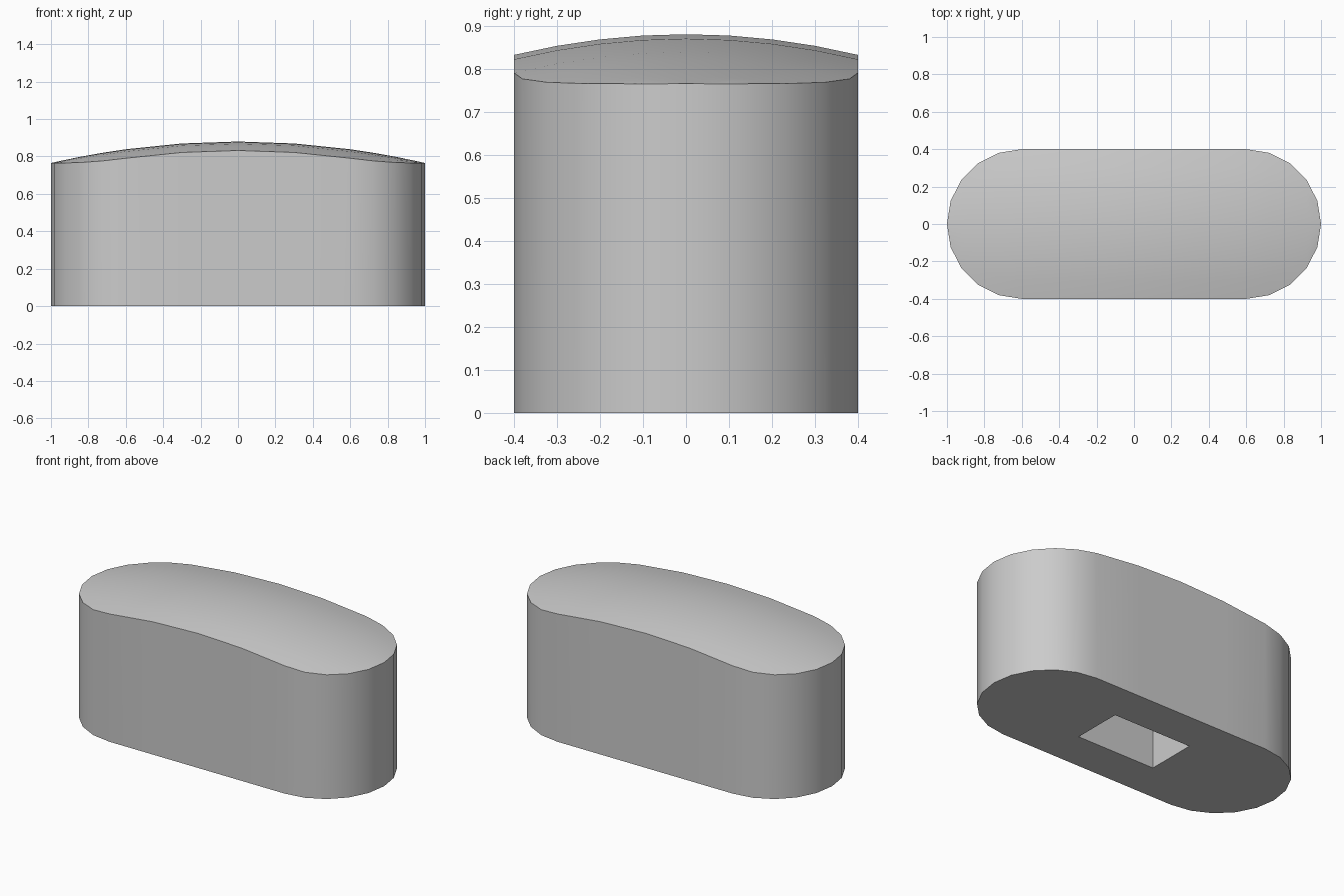
import bpy, bmesh, math

cube = bpy.data.objects.get("Cube")
if cube:
    bpy.data.objects.remove(cube, do_unlink=True)

RADIUS, STRAIGHT = 0.4, 0.6          # rounded ends and half the straight run
ARC_STEPS, ROWS = 5, 8
HOLE_X, HOLE_Y, HOLE_DEPTH = 0.265, 0.155, 0.5


def crown(x, y):
    """Height of the domed top."""
    return 0.88 - 0.115 * x * x - 0.3 * y * y


def bottom_edges(bm):
    return [e for e in bm.edges if e.is_boundary]


# Plain grey finish
grey = bpy.data.materials.new("plain grey")
grey.use_nodes = True
colour = (0.6, 0.6, 0.6, 1)
grey.diffuse_color = colour
grey.node_tree.nodes["Principled BSDF"].inputs["Base Color"].default_value = colour

bm = bmesh.new()

# Cross-section stations along the length: x and half width
arc = [math.radians(90 * i / ARC_STEPS) for i in range(ARC_STEPS + 1)]
right = [(STRAIGHT + RADIUS * math.cos(a), RADIUS * math.sin(a)) for a in arc]
stations = ([(-x, w) for x, w in right]
            + [(x, RADIUS) for x in (-0.3, 0, 0.3)]
            + right[::-1])

# Domed top, in strips that narrow to a point at each end
grid = []
for x, w in stations:
    if w < 0.001:
        tip = bm.verts.new((x, 0, crown(x, 0)))
        grid.append([tip] * (ROWS + 1))
    else:
        ys = [w * (2 * j / ROWS - 1) for j in range(ROWS + 1)]
        grid.append([bm.verts.new((x, y, crown(x, y))) for y in ys])
for a, b in zip(grid, grid[1:]):
    for j in range(ROWS):
        corners = dict.fromkeys((a[j], b[j], b[j + 1], a[j + 1]))
        bm.faces.new(list(corners))

# Side wall dropped from the rim to the ground
wall = bmesh.ops.extrude_edge_only(bm, edges=bottom_edges(bm))["geom"]
for v in wall:
    if isinstance(v, bmesh.types.BMVert):
        v.co.z = 0
rim = bottom_edges(bm)

# Rectangular socket: mouth, walls and ceiling
signs = ((-1, -1), (1, -1), (1, 1), (-1, 1))
mouth = [bm.verts.new((sx * HOLE_X, sy * HOLE_Y, 0)) for sx, sy in signs]
ceiling = [bm.verts.new((v.co.x, v.co.y, HOLE_DEPTH)) for v in mouth]
for i in range(4):
    k = (i + 1) % 4
    bm.faces.new((mouth[i], mouth[k], ceiling[k], ceiling[i]))
bm.faces.new(ceiling)

# Underside around the socket
mouth_edges = [bm.edges.get((mouth[i], mouth[(i + 1) % 4])) for i in range(4)]
bmesh.ops.triangle_fill(bm, edges=rim + mouth_edges, use_beauty=True)
bmesh.ops.recalc_face_normals(bm, faces=bm.faces[:])

mesh = bpy.data.meshes.new("domed_block")
bm.to_mesh(mesh)
bm.free()
mesh.materials.append(grey)
block = bpy.data.objects.new("domed_block", mesh)
bpy.context.collection.objects.link(block)

# Smooth dome and rounded ends, crisp rim and socket
bpy.ops.object.select_all(action="DESELECT")
block.select_set(True)
bpy.context.view_layer.objects.active = block
bpy.ops.object.shade_smooth_by_angle(angle=math.radians(35))
